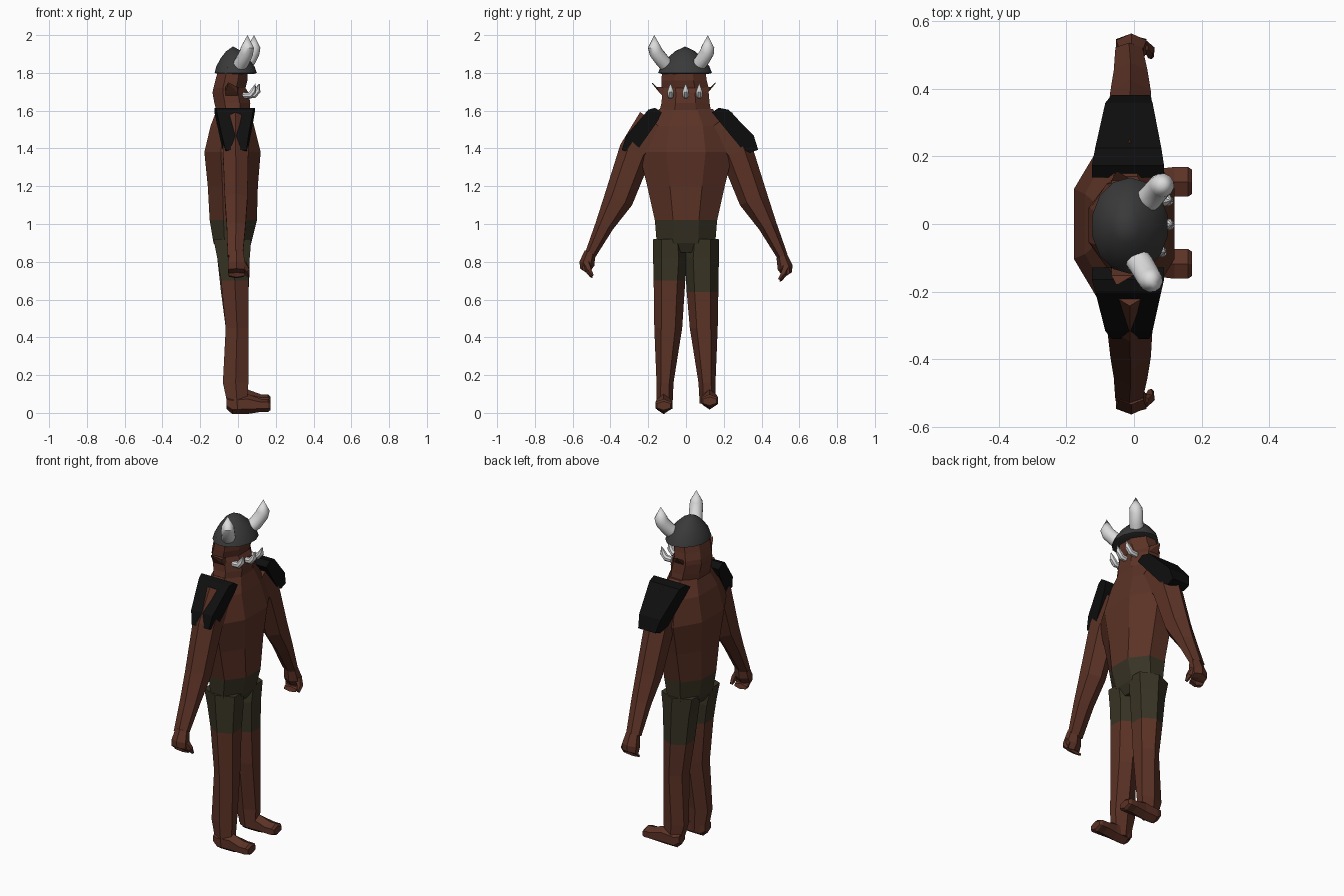
import bpy, bmesh, math
from mathutils import Vector as V


def material(name, r, g, b):
    m = bpy.data.materials.new(name)
    m.diffuse_color = (r, g, b, 1)
    return m


SKIN = material("brown skin", 0.105, 0.032, 0.019)
CLOTH = material("dark olive cloth", 0.040, 0.034, 0.018)
PAD = material("black leather", 0.0045, 0.0045, 0.0045)
IRON = material("dark iron", 0.042, 0.042, 0.042)
BONE = material("pale bone", 0.72, 0.72, 0.72)


def loft(name, rings, n, mats, rule=None, smooth=False):
    """Skin rings of (centre, half-axis u, half-axis v) with n-sided sections."""
    bm = bmesh.new()
    k = 1 / math.cos(math.pi / n)
    loops = []
    for c, u, v in rings:
        loop = []
        for i in range(n):
            a = 2 * math.pi * (i + 0.5) / n
            loop.append(bm.verts.new(V(c) + V(u) * k * math.cos(a) + V(v) * k * math.sin(a)))
        loops.append(loop)
    for a, b in zip(loops, loops[1:]):
        for i in range(n):
            j = (i + 1) % n
            bm.faces.new((a[i], a[j], b[j], b[i]))
    bm.faces.new(loops[0])
    bm.faces.new(loops[-1])
    bmesh.ops.remove_doubles(bm, verts=bm.verts, dist=0.0006)
    bmesh.ops.recalc_face_normals(bm, faces=bm.faces)
    for f in bm.faces:
        if rule:
            f.material_index = rule(f.calc_center_median())
    me = bpy.data.meshes.new(name)
    bm.to_mesh(me)
    bm.free()
    for m in mats:
        me.materials.append(m)
    ob = bpy.data.objects.new(name, me)
    bpy.context.collection.objects.link(ob)
    if smooth:
        bpy.context.view_layer.objects.active = ob
        ob.select_set(True)
        bpy.ops.object.shade_smooth_by_angle(angle=math.radians(40))
        ob.select_set(False)
    return ob


def level(x0, x1, y0, y1, z, tilt=0.0):
    """Ring from its x and y extents, tilted in the yz plane."""
    h = (y1 - y0) / 2
    return (((x0 + x1) / 2, (y0 + y1) / 2, z), ((x1 - x0) / 2, 0, 0),
            (0, h * math.cos(tilt), h * math.sin(tilt)))


def tube(name, pts, radii, n, mat, smooth=False):
    """Round loft along a path."""
    pts = [V(p) for p in pts]
    rings = []
    for i, p in enumerate(pts):
        t = (pts[min(i + 1, len(pts) - 1)] - pts[max(i - 1, 0)]).normalized()
        u = t.cross(V((t.y + 0.01, -t.x, 0))).normalized()
        rings.append((p, u * radii[i], t.cross(u) * radii[i]))
    return loft(name, rings, n, [mat], smooth=smooth)


# Torso with the top of the trousers
loft("torso", [
    level(-0.10, 0.04, -0.07, 0.07, 0.85),
    level(-0.13, 0.07, -0.155, 0.155, 0.90),
    level(-0.15, 0.10, -0.165, 0.165, 1.02),
    level(-0.16, 0.105, -0.205, 0.205, 1.20),
    level(-0.178, 0.12, -0.25, 0.25, 1.38),
    level(-0.145, 0.085, -0.215, 0.215, 1.52),
    level(-0.11, 0.06, -0.14, 0.14, 1.61),
], 8, [SKIN, CLOTH], lambda c: 1 if c.z < 1.02 else 0)

# Head with heavy jaw
loft("head", [
    level(-0.11, 0.06, -0.145, 0.135, 1.58),
    level(-0.125, 0.065, -0.13, 0.125, 1.64),
    level(-0.135, 0.055, -0.125, 0.12, 1.695),
    level(-0.13, 0.04, -0.13, 0.12, 1.72),
    level(-0.12, 0.05, -0.13, 0.11, 1.76),
    level(-0.10, 0.05, -0.125, 0.10, 1.83),
], 8, [SKIN])

# Limbs, pads, ears and horns, one set for each side
for s, side in ((1, "left"), (-1, "right")):
    L = s > 0
    lift = 0.03 if L else 0.0
    hem = 0.64 if L else 0.70

    def lv(x0, x1, y0, y1, z, tilt=0.0):
        return level(x0, x1, *sorted((s * y0, s * y1)), z, s * tilt)

    # Leg, trousers above the hem
    loft(side + "_leg", [
        lv(-0.13, 0.07, 0.015, 0.162, 0.92),
        lv(-0.11, 0.062, 0.005, 0.162, 0.82),
        lv(-0.09, 0.056, 0.015, 0.160, hem),
        lv(-0.065, 0.055, 0.03, 0.158, 0.45),
        lv(-0.08, 0.055, 0.072, 0.150, 0.16),
        lv(-0.05, 0.045, 0.078, 0.150, 0.02 + lift),
    ], 6, [SKIN, CLOTH], lambda c: 1 if c.z > hem else 0)

    # Foot
    fy = s * (0.125 if L else 0.118)
    loft(side + "_foot", [((x, fy, z + lift * 0.8), (0, w, 0), (0, 0, h)) for x, z, w, h in (
        (-0.06, 0.055, 0.028, 0.03), (-0.03, 0.042, 0.036, 0.042), (0.05, 0.047, 0.036, 0.046),
        (0.12, 0.04, 0.044, 0.03), (0.16, 0.04, 0.044, 0.03), (0.172, 0.038, 0.036, 0.02))],
        6, [SKIN])

    # Arm
    loft(side + "_arm", [
        lv(-0.08, 0.055, 0.07, 0.25, 1.53, 0.65),
        lv(-0.08, 0.055, 0.19, 0.345, 1.38, 0.45),
        lv(-0.07, 0.05, 0.29, 0.425, 1.13, 0.40),
        lv(-0.06, 0.04, 0.39, 0.475, 0.99, 0.40),
        lv(-0.055, 0.025, 0.485, 0.535, 0.83, 0.40),
    ], 6, [SKIN])

    # Hand curling inwards, with thumb
    dz = -0.02 if L else 0.0
    loft(side + "_hand", [((-0.008, s * y, z + dz), (w, 0, 0), (0, s * a, b)) for y, z, w, a, b in (
        (0.507, 0.85, 0.036, 0.024, 0.010), (0.525, 0.79, 0.045, 0.034, 0.010),
        (0.535, 0.755, 0.045, 0.022, 0.008), (0.522, 0.735, 0.042, 0.012, 0.014),
        (0.498, 0.727, 0.038, 0.004, 0.012))], 6, [SKIN])
    tube(side + "_thumb", [(0.025, s * 0.525, 0.79 + dz), (0.046, s * 0.515, 0.755 + dz),
                           (0.05, s * 0.495, 0.725 + dz)], [0.018, 0.014, 0.007], 5, SKIN)

    # Shoulder pad
    d = 0.0 if L else -0.042
    loft(side + "_shoulder_pad", [
        ((-0.018, s * (0.155 + d * 0.2), 1.603), (0.107, 0, 0), (0, s * 0.018, 0.012)),
        ((-0.017, s * (0.20 + d * 0.6), 1.575), (0.098, 0, 0), (0, s * 0.025, 0.030)),
        ((-0.015, s * (0.325 + d), 1.435), (0.070, 0, 0), (0, s * 0.034, 0.032)),
        ((-0.010, s * (0.36 + d), 1.385), (0.056, 0, 0), (0, s * 0.022, 0.008)),
    ], 4, [PAD])

    # Pointed ear
    ey = -0.012
    loft(side + "_ear", [
        ((-0.03, s * 0.105 + ey, 1.695), (0.036, 0, 0), (0, s * 0.004, 0.03)),
        ((-0.035, s * 0.135 + ey, 1.71), (0.032, 0, 0), (0, s * 0.006, 0.014)),
        ((-0.05, s * 0.167 + ey, 1.745), (0.003, 0, 0), (0, 0, 0.003)),
    ], 4, [SKIN])

    # Horn
    path = ([(0.02, 0.05, 1.825), (0.055, 0.085, 1.865), (0.078, 0.112, 1.91),
             (0.084, 0.115, 1.935), (0.085, 0.116, 2.0)] if L else
            [(0.0, -0.09, 1.825), (0.025, -0.125, 1.865), (0.045, -0.16, 1.91),
             (0.05, -0.167, 1.935), (0.05, -0.168, 2.0)])
    tube(side + "_horn", path, [0.036, 0.037, 0.036, 0.034, 0.0001], 12, BONE, True)

# Helmet dome
loft("helmet", [((-0.012 - o, -0.005, z), (r * 0.9, 0, 0), (0, r * 1.12, 0)) for o, r, z in (
    (0, 0.110, 1.795), (0, 0.124, 1.80), (0.002, 0.112, 1.835), (0.006, 0.080, 1.88),
    (0.010, 0.045, 1.915), (0.014, 0.0001, 1.94))], 14, [IRON], smooth=True)

# Tusks along the jaw
for i, (x, y) in enumerate(((-0.022, -0.082), (0.0, -0.002), (-0.003, 0.07))):
    tube("tusk_%d" % (i + 1), [(x + 0.045, y, 1.68), (x + 0.085, y, 1.682), (x + 0.104, y, 1.705),
                               (x + 0.115, y, 1.745)], [0.015, 0.017, 0.016, 0.0001], 8, BONE, True)
